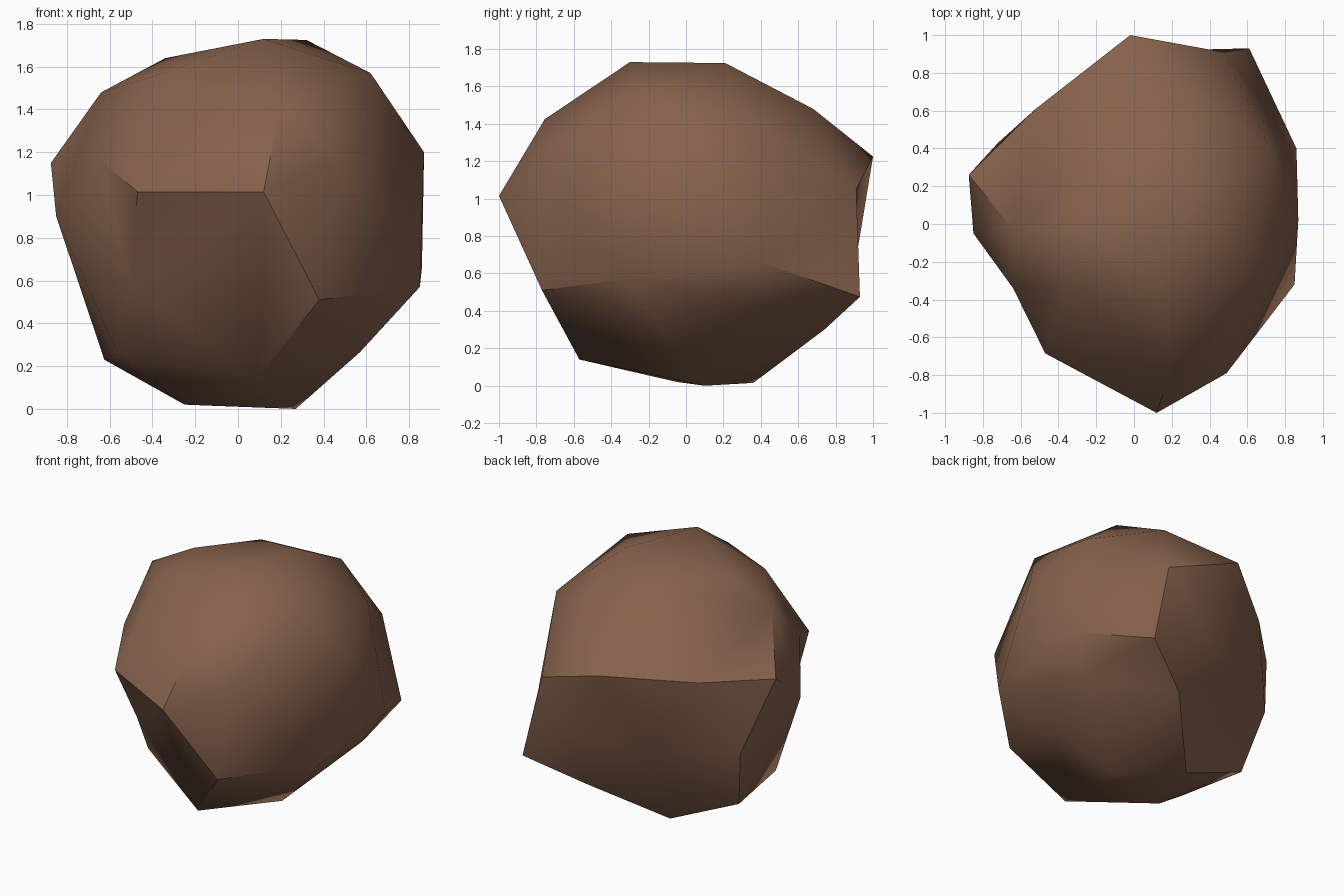
import bpy, bmesh, math
from mathutils import Vector

if "Cube" in bpy.data.objects:
    bpy.data.objects.remove(bpy.data.objects["Cube"])

# Corner points of the boulder, grouped in rough height bands
CORNERS = [
    # crown
    (.12, -.30, 1.73), (.32, .21, 1.725), (-.34, 0, 1.64), (-.10, .40, 1.61),
    (.62, -.24, 1.57), (-.64, -.03, 1.48), (.32, .68, 1.48), (-.38, -.33, 1.56),
    (.20, -.755, 1.425), (.72, .40, 1.39),
    # upper belt
    (-.02, 1.0, 1.225), (.87, .02, 1.20), (.49, -.79, 1.16), (-.64, -.34, 1.16),
    (-.52, .61, 1.16), (-.875, .26, 1.15), (.475, .91, 1.05), (.12, -1.0, 1.015),
    (-.47, -.685, 1.015), (-.85, -.05, .90),
    # lower belt
    (.21, .92, .74), (.86, .40, .66), (-.72, .43, .65), (-.26, .68, .60),
    (-.50, -.40, .57), (.85, -.32, .57), (.38, -.77, .51), (.61, .93, .475),
    # underside
    (.25, .74, .30), (.71, .36, .435), (.57, -.10, .265), (-.56, -.19, .255),
    (-.625, .31, .23), (.09, -.57, .14), (-.25, -.05, .02), (-.13, .36, .015),
    (.27, .10, 0),
]
CENTRE = Vector((0, 0, .87))

# Skin the corners: hull them on a unit sphere, then move each to its place
bm = bmesh.new()
target = {}
for c in CORNERS:
    p = Vector(c)
    v = bm.verts.new((p - CENTRE).normalized())
    target[v] = p
bmesh.ops.convex_hull(bm, input=list(bm.verts))
for v in bm.verts:
    v.co = target[v]

# Flip diagonals that cut valleys, except in the notch at the back
for _ in range(3):
    for e in list(bm.edges):
        if not e.is_valid or len(e.link_faces) != 2 or e.is_convex:
            continue
        if any(v.co.y > .85 for v in e.verts):
            continue
        bmesh.ops.rotate_edges(bm, edges=[e], use_ccw=False)
bmesh.ops.recalc_face_normals(bm, faces=bm.faces)

mesh = bpy.data.meshes.new("boulder")
bm.to_mesh(mesh)
bm.free()
boulder = bpy.data.objects.new("boulder", mesh)
bpy.context.collection.objects.link(boulder)

# One brown stone colour
stone = bpy.data.materials.new("brown stone")
stone.diffuse_color = (.24, .122, .072, 1)
stone.use_nodes = True
stone.node_tree.nodes["Principled BSDF"].inputs["Base Color"].default_value = stone.diffuse_color
mesh.materials.append(stone)

# Soft facets with only the strongest edges kept sharp
bpy.context.view_layer.objects.active = boulder
boulder.select_set(True)
bpy.ops.object.shade_smooth_by_angle(angle=math.radians(35))
